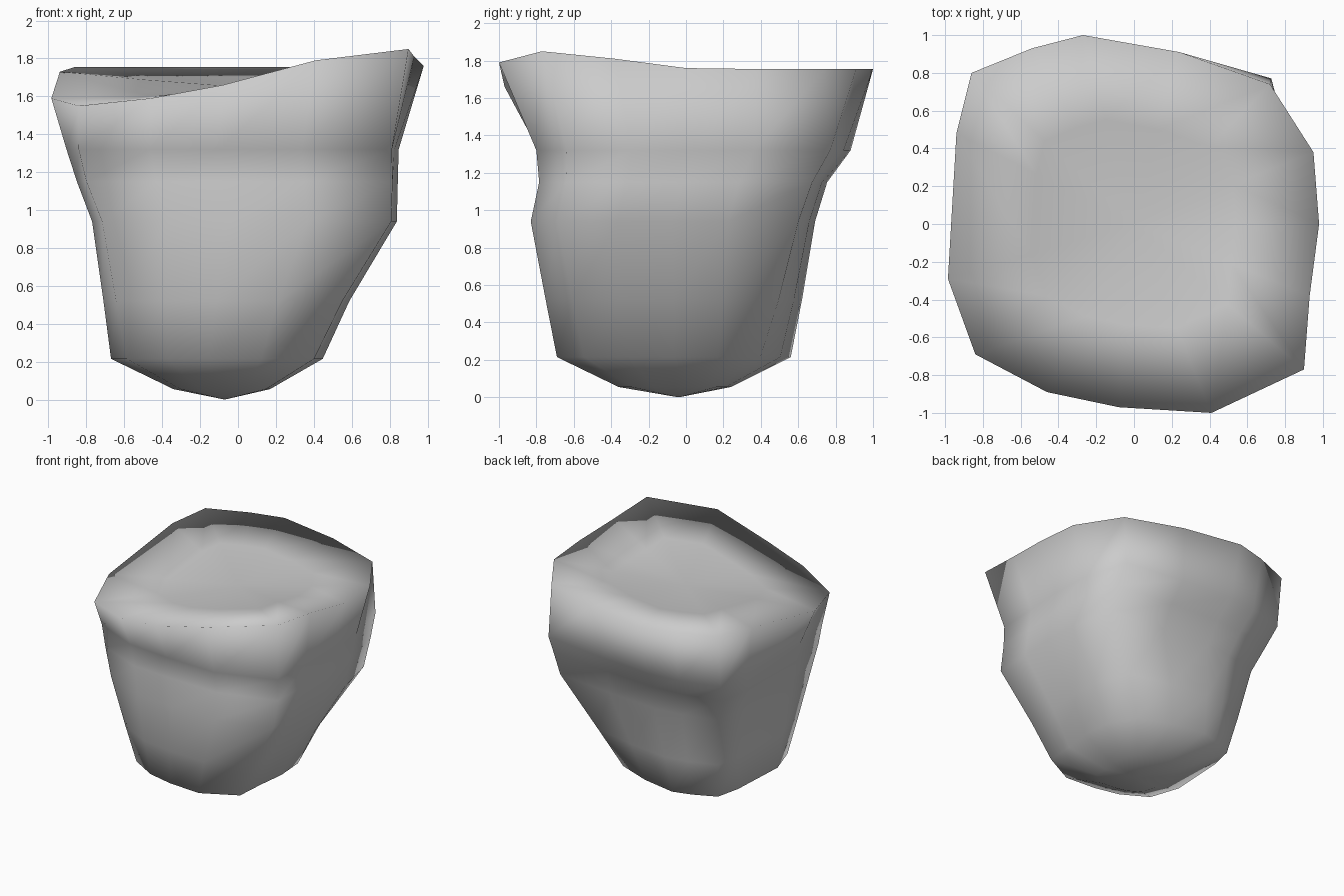
import bpy, bmesh

if "Cube" in bpy.data.objects:
    bpy.data.objects.remove(bpy.data.objects["Cube"])

# Uneven upper rim, anticlockwise from the front: x, y, z
RIM = [(-0.46, -0.89, 1.59), (-0.08, -0.97, 1.66), (0.41, -1.0, 1.79),
       (0.90, -0.77, 1.85), (0.93, -0.38, 1.81), (0.98, 0.0, 1.76),
       (0.95, 0.38, 1.755), (0.72, 0.74, 1.755), (0.24, 0.91, 1.755),
       (-0.27, 1.0, 1.755), (-0.54, 0.93, 1.755), (-0.86, 0.80, 1.755),
       (-0.94, 0.48, 1.73), (-0.985, -0.29, 1.59), (-0.84, -0.69, 1.55)]

# Body sections: z, left, right, front, back, squareness
SECTIONS = [(0.055, -0.34, 0.17, -0.36, 0.24, 0.0), (0.215, -0.67, 0.45, -0.69, 0.56, 0.0),
            (0.52, -0.71, 0.59, -0.75, 0.62, 0.3), (0.94, -0.77, 0.84, -0.83, 0.69, 0.55),
            (1.15, -0.85, 0.845, -0.785, 0.755, 0.6), (1.32, -0.905, 0.85, -0.80, 0.88, 0.5)]
CENTRE_Z = 1.65

bm = bmesh.new()


def section_point(x, y, x0, x1, y0, y1, k):
    """Fit a rim point into a section's extents, filling its corners by k."""
    u, v = x / 0.985, y
    s = 1 + k * (1 / max(abs(u), abs(v)) - 1)
    u, v = u * s, v * s
    return x0 + (u + 1) / 2 * (x1 - x0), y0 + (v + 1) / 2 * (y1 - y0)


def bridge(lower, upper):
    n = len(lower)
    for i in range(n):
        j = (i + 1) % n
        bm.faces.new((lower[i], lower[j], upper[j], upper[i]))


# Tapered body
rings = [[bm.verts.new((*section_point(x, y, *ext), z)) for x, y, _ in RIM]
         for z, *ext in SECTIONS]
rings.append([bm.verts.new(p) for p in RIM])

# Gently dished top
rings.append([bm.verts.new((x * 0.55, y * 0.55, 0.5 * z + 0.5 * CENTRE_Z))
              for x, y, z in RIM])
for lower, upper in zip(rings, rings[1:]):
    bridge(lower, upper)

# Bottom point and middle of the top
bottom = bm.verts.new((-0.07, -0.04, 0))
top = bm.verts.new((0, 0, CENTRE_Z))
for i in range(len(RIM)):
    j = (i + 1) % len(RIM)
    bm.faces.new((bottom, rings[0][j], rings[0][i]))
    bm.faces.new((rings[-1][i], rings[-1][j], top))
for face in bm.faces:
    face.smooth = True

mesh = bpy.data.meshes.new("boulder")
bm.to_mesh(mesh)
bm.free()
boulder = bpy.data.objects.new("boulder", mesh)
bpy.context.collection.objects.link(boulder)
